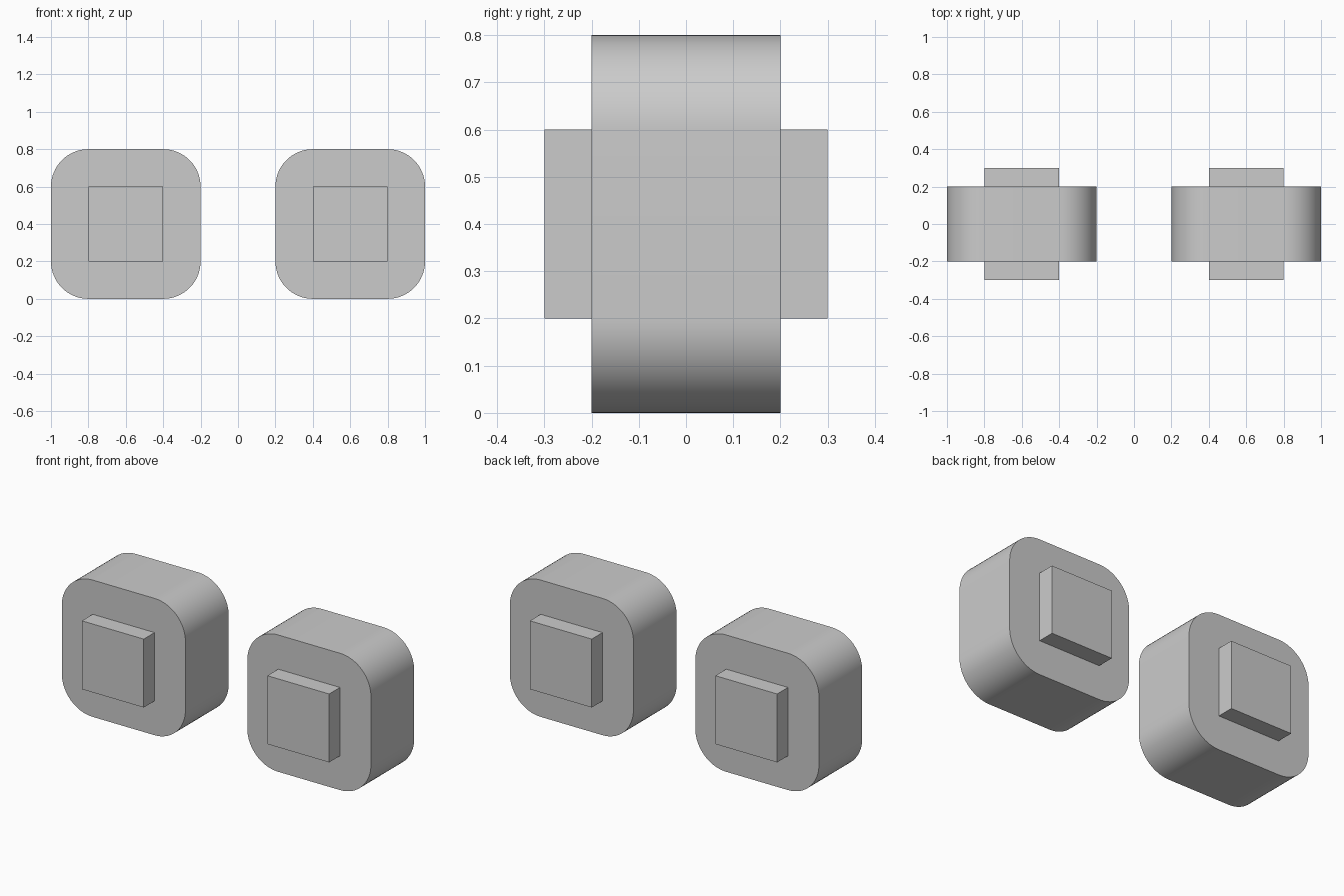
import bpy, bmesh
from math import pi, cos, sin, radians

if "Cube" in bpy.data.objects:
    bpy.data.objects.remove(bpy.data.objects["Cube"])

SIZE, RADIUS, HALF_DEPTH = 0.8, 0.2, 0.2
PAD, PAD_THICK = 0.4, 0.1
CENTRE_Z = SIZE / 2
STEPS = 16


def add_object(name, bm):
    bmesh.ops.recalc_face_normals(bm, faces=bm.faces)
    mesh = bpy.data.meshes.new(name)
    bm.to_mesh(mesh)
    bm.free()
    obj = bpy.data.objects.new(name, mesh)
    bpy.context.collection.objects.link(obj)
    return obj


def prism(name, profile, cx, y0, y1):
    """Extrude an x/z profile from y0 to y1."""
    bm = bmesh.new()
    face = bm.faces.new([bm.verts.new((cx + x, y0, CENTRE_Z + z)) for x, z in profile])
    new = bmesh.ops.extrude_face_region(bm, geom=[face], use_keep_orig=True)["geom"]
    verts = [v for v in new if isinstance(v, bmesh.types.BMVert)]
    bmesh.ops.translate(bm, verts=verts, vec=(0, y1 - y0, 0))
    return add_object(name, bm)


def rounded_square(size, radius):
    flat = size / 2 - radius
    points = []
    for i, (sx, sz) in enumerate([(1, 1), (-1, 1), (-1, -1), (1, -1)]):
        for k in range(STEPS + 1):
            a = (i + k / STEPS) * pi / 2
            points.append((sx * flat + radius * cos(a), sz * flat + radius * sin(a)))
    return points


h = PAD / 2
square = [(h, h), (-h, h), (-h, -h), (h, -h)]

for side, cx in (("left", -0.6), ("right", 0.6)):
    # Rounded block with smooth corners
    body = prism(f"{side}_block", rounded_square(SIZE, RADIUS), cx, -HALF_DEPTH, HALF_DEPTH)
    bpy.ops.object.select_all(action="DESELECT")
    body.select_set(True)
    bpy.context.view_layer.objects.active = body
    bpy.ops.object.shade_smooth_by_angle(angle=radians(30))

    # Raised square pads on both faces
    for end, s in (("front", -1), ("back", 1)):
        prism(f"{side}_{end}_pad", square, cx, s * HALF_DEPTH, s * (HALF_DEPTH + PAD_THICK))
